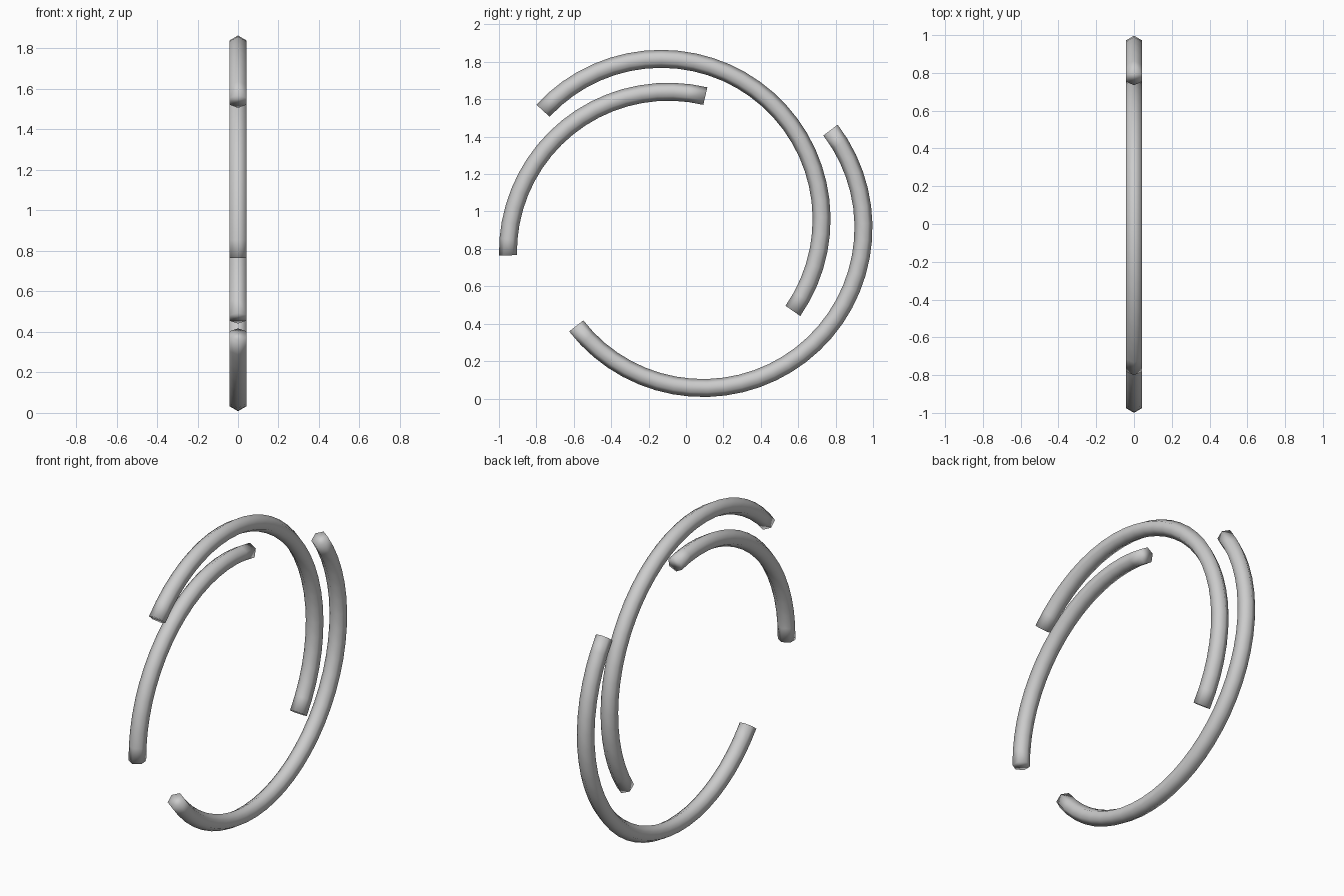
import bpy, bmesh
from math import sin, cos, radians, ceil
from mathutils import Vector

cube = bpy.data.objects.get("Cube")
if cube:
    bpy.data.objects.remove(cube, do_unlink=True)

# Single plain grey
grey = bpy.data.materials.new("light_grey")
grey.use_nodes = True
colour = (0.6, 0.6, 0.6, 1)
grey.diffuse_color = colour
grey.node_tree.nodes["Principled BSDF"].inputs["Base Color"].default_value = colour

ARC_RADIUS = 0.858
TUBE_RADIUS = 0.048
SIDES = 6
STEP = 6  # degrees per segment


def arc_tube(name, y, z, start, end):
    """Six-sided tube swept round the x axis through (y, z), with closed ends."""
    bm = bmesh.new()
    a = radians(start)
    centre = Vector((0, y, z))
    outward = Vector((0, cos(a), sin(a)))
    ring = []
    for i in range(SIDES):
        t = radians(i * 360 / SIDES)
        offset = outward * (ARC_RADIUS + TUBE_RADIUS * cos(t))
        ring.append(bm.verts.new(centre + offset + Vector((TUBE_RADIUS * sin(t), 0, 0))))
    edges = [bm.edges.new((ring[i], ring[(i + 1) % SIDES])) for i in range(SIDES)]
    bmesh.ops.spin(bm, geom=ring + edges, cent=centre, axis=(1, 0, 0),
                   angle=radians(end - start), steps=ceil((end - start) / STEP))
    # Close both ends
    bmesh.ops.holes_fill(bm, edges=[e for e in bm.edges if e.is_boundary], sides=SIDES)
    bmesh.ops.recalc_face_normals(bm, faces=bm.faces)
    for face in bm.faces:
        face.smooth = True
    mesh = bpy.data.meshes.new(name)
    bm.to_mesh(mesh)
    bm.free()
    mesh.materials.append(grey)
    obj = bpy.data.objects.new(name, mesh)
    bpy.context.collection.objects.link(obj)
    return obj


# Three overlapping arcs with offset centres
arc_tube("upper_arc", -0.133, 0.958, -34.8, 137.4)
arc_tube("lower_arc", 0.091, 0.914, -142.2, 37.4)
arc_tube("front_arc", -0.094, 0.782, 76.7, 181.1)
